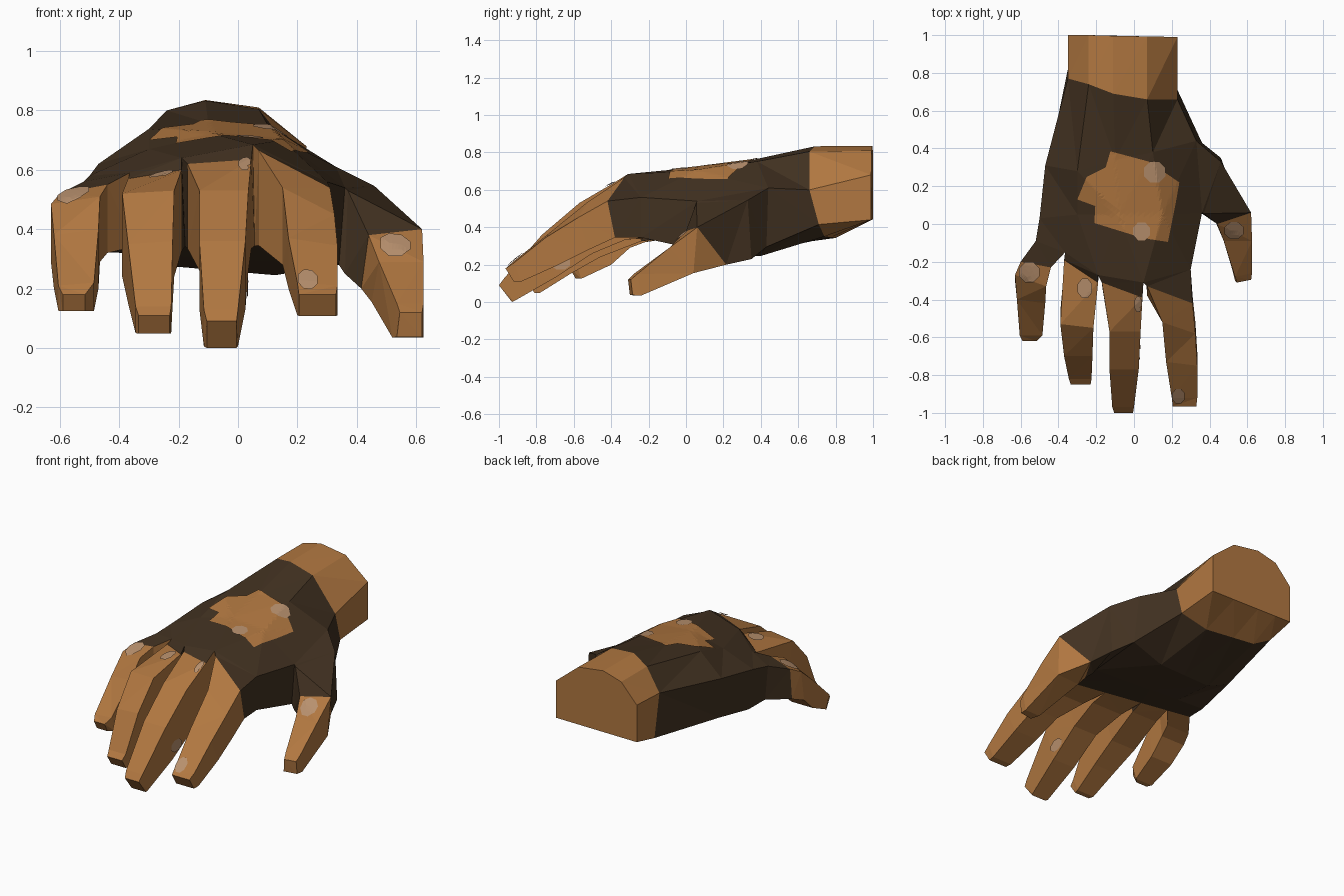
import bpy, bmesh, math
from mathutils import Vector
from mathutils.bvhtree import BVHTree

if "Cube" in bpy.data.objects:
    bpy.data.objects.remove(bpy.data.objects["Cube"])


def material(name, rgb):
    m = bpy.data.materials.new(name)
    m.diffuse_color = (*rgb, 1)
    m.use_nodes = True
    m.node_tree.nodes["Principled BSDF"].inputs["Base Color"].default_value = m.diffuse_color
    return m


MATS = [material("skin_brown", (0.44, 0.186, 0.052)),
        material("glove_dark_brown", (0.054, 0.031, 0.015)),
        material("pale_blotch", (0.48, 0.28, 0.155))]
SKIN, GLOVE, PALE = 0, 1, 2
surf_verts, surf_faces = [], []


def finish(bm, name, recalc=True):
    if recalc:
        bmesh.ops.recalc_face_normals(bm, faces=bm.faces)
    mesh = bpy.data.meshes.new(name)
    bm.to_mesh(mesh)
    bm.free()
    for m in MATS:
        mesh.materials.append(m)
    ob = bpy.data.objects.new(name, mesh)
    bpy.context.collection.objects.link(ob)
    return ob


def loft(name, rings, colours, cap_start=False, cap_end=False):
    """Skin a row of rings; colours holds a material index, or a list per side
    (None leaves an opening), per segment."""
    bm = bmesh.new()
    rows = [[bm.verts.new(p) for p in r] for r in rings]
    n = len(rows[0])
    for a, b, c in zip(rows, rows[1:], colours):
        for i in range(n):
            j = (i + 1) % n
            col = c if isinstance(c, int) else c[i]
            if col is not None:
                bm.faces.new((a[i], a[j], b[j], b[i])).material_index = col
    if cap_start:
        bm.faces.new(rows[0]).material_index = colours[0]
    if cap_end:
        bm.faces.new(rows[-1]).material_index = colours[-1]
    bmesh.ops.triangulate(bm, faces=[f for f in bm.faces if len(f.verts) == 4])
    bm.verts.index_update()
    base = len(surf_verts)
    surf_verts.extend(v.co.copy() for v in bm.verts)
    surf_faces.extend([base + v.index for v in f.verts] for f in bm.faces)
    return finish(bm, name)


def hand_ring(top, right, left, sag=0):
    """Five upper points from right to left, and an underside that sags in the middle."""
    r, l = Vector(right), Vector(left)
    x0, x1 = top[0][0], top[-1][0]
    low = [r.lerp(l, (p[0] - x0) / (x1 - x0)) for p in top]
    for p in low[1:4]:
        p.z -= sag
    return [Vector(p) for p in top] + low[::-1]


# Cross-sections from the arm end to the knuckles
arm_end = hand_ring([(.23, .99, .68), (.07, .993, .81), (-.11, .996, .835),
                     (-.24, 1, .80), (-.35, 1, .68)], (.23, .99, .44), (-.35, 1, .442))
cuff = hand_ring([(.23, .66, .60), (.07, .66, .805), (-.11, .69, .833),
                  (-.24, .74, .80), (-.35, .77, .67)], (.23, .71, .415), (-.35, .82, .40), .06)
mid = hand_ring([(.33, .44, .61), (.10, .38, .752), (-.10, .34, .757),
                 (-.30, .28, .738), (-.47, .31, .62)], (.36, .43, .295), (-.455, .31, .365), .07)
palm = hand_ring([(.36, .06, .54), (.15, .05, .70), (-.08, .05, .72),
                  (-.30, .05, .67), (-.50, .03, .58)], (.34, .06, .28), (-.48, .05, .325), 0)
knuckle = hand_ring([(.30, -.24, .56), (.05, -.31, .685), (-.19, -.27, .64),
                     (-.365, -.15, .59), (-.52, -.09, .56)], (.30, -.24, .345), (-.50, -.09, .34))

loft("wrist", [arm_end, cuff], [SKIN], cap_start=True)
loft("glove_palm", [cuff, mid, palm, knuckle], [GLOVE, [GLOVE] * 9 + [None], GLOVE])

# Finger sections: right top xyz, left top xyz, underside y and z
index = [(.31, -.42, .54, .07, -.33, .665, -.38, .345),
         (.325, -.58, .45, .15, -.52, .54, -.52, .28),
         (.335, -.75, .345, .17, -.73, .37, -.68, .20),
         (.335, -.92, .21, .20, -.92, .22, -.88, .11),
         (.33, -.965, .18, .205, -.965, .18, -.92, .108)]
middle = [(.045, -.39, .635, -.17, -.31, .62, -.32, .335),
          (.035, -.57, .53, -.13, -.57, .53, -.50, .26),
          (.025, -.77, .36, -.13, -.77, .36, -.70, .13),
          (0, -.97, .13, -.115, -.97, .13, -.92, .005),
          (-.005, -1, .09, -.105, -1, .09, -.93, 0)]
ring = [(-.19, -.31, .60, -.37, -.19, .57, -.24, .325),
        (-.215, -.55, .53, -.39, -.53, .52, -.46, .24),
        (-.22, -.70, .36, -.37, -.70, .35, -.62, .15),
        (-.225, -.82, .14, -.345, -.82, .14, -.78, .05),
        (-.23, -.85, .11, -.335, -.85, .11, -.81, .048)]
little = [(-.44, -.23, .55, -.60, -.20, .52, -.22, .32),
          (-.465, -.33, .51, -.63, -.27, .485, -.30, .29),
          (-.47, -.42, .40, -.62, -.40, .38, -.40, .20),
          (-.485, -.59, .22, -.605, -.59, .21, -.56, .125),
          (-.515, -.62, .18, -.59, -.62, .18, -.59, .125)]

# Each finger grows out of one bay of the knuckle ring; the glove covers
# the first segment by side: top, left, underside, right
G, S = GLOVE, SKIN
for i, (name, secs, cover) in enumerate([
        ("index_finger", index, [G, S, S, G]), ("middle_finger", middle, [G, G, S, S]),
        ("ring_finger", ring, [G, S, S, G]), ("little_finger", little, [G, G, S, S])]):
    rings = [[knuckle[i], knuckle[i + 1], knuckle[8 - i], knuckle[9 - i]]]
    for xr, yr, zr, xl, yl, zl, yb, zb in secs:
        rings.append([(xr, yr, zr), (xl, yl, zl), (xl, yb, zb), (xr, yb, zb)])
    loft(name, rings, [cover] + [SKIN] * 4, cap_end=True)

# Thumb grows out of the opening in the palm's side:
# inner top, outer top, outer bottom, inner bottom
loft("thumb", [
    [palm[0], mid[0], mid[9], palm[9]],
    [(.37, .055, .53), (.46, .33, .545), (.46, .35, .23), (.36, .055, .25)],
    [(.44, 0, .38), (.62, .06, .40), (.51, .215, .20), (.415, .05, .20)],
    [(.475, -.09, .29), (.625, -.09, .29), (.61, .04, .155), (.45, .03, .155)],
    [(.535, -.28, .15), (.625, -.26, .15), (.625, -.24, .035), (.52, -.24, .035)],
    [(.545, -.31, .12), (.62, -.295, .12), (.62, -.285, .037), (.535, -.30, .037)],
], [GLOVE, GLOVE, SKIN, SKIN, SKIN], cap_end=True)

# Thin plates draped over the surface
tree = BVHTree.FromPolygons(surf_verts, surf_faces)


def drape(name, outline, colour, lift, cuts, side_x=None):
    """Drop an outline (x, y) from above, or (y, z) leftward from side_x."""
    bm = bmesh.new()
    bm.faces.new([bm.verts.new((x, y, 0)) for x, y in outline])
    bmesh.ops.triangulate(bm, faces=bm.faces)
    bmesh.ops.subdivide_edges(bm, edges=bm.edges, cuts=cuts, use_grid_fill=True)
    lost = []
    for v in bm.verts:
        if side_x is None:
            start, aim, reach = Vector((v.co.x, v.co.y, 2)), Vector((0, 0, -1)), 2.5
        else:
            start, aim, reach = Vector((side_x, v.co.x, v.co.y)), Vector((-1, 0, 0)), .08
        hit = tree.ray_cast(start, aim, reach)[0]
        if hit is None:
            lost.append(v)
        else:
            v.co = hit - aim * lift
    bmesh.ops.delete(bm, geom=lost, context='VERTS')
    for f in bm.faces:
        f.material_index = colour
    return finish(bm, name, False)


drape("glove_back_opening",
      [(-.30, .13), (-.205, .095), (-.21, .005), (0, -.06), (.08, -.08), (.18, -.095),
       (.22, .105), (.24, .22), (.09, .24), (.08, .33), (-.125, .385), (-.15, .30),
       (-.19, .28), (-.19, .23), (-.25, .25)], SKIN, .006, 11)


def blob(cx, cy, rx, ry):
    """Rounded square outline."""
    return [(cx + rx * math.cos(a), cy + ry * math.sin(a))
            for a in (math.tau * (j + .5) / 8 for j in range(8))]


# Pale blotches: centre x, centre y, half width, half depth
for k, spot in enumerate([
        (.11, .275, .062, .06), (.04, -.04, .048, .053), (.53, -.035, .055, .048),
        (-.555, -.255, .058, .058), (-.26, -.34, .042, .055), (.022, -.425, .022, .045),
        (.235, -.912, .036, .042)]):
    drape("blotch_%d" % (k + 1), blob(*spot), PALE, .009, 3)
drape("middle_finger_side_blotch", blob(-.67, .21, .055, .04), PALE, .005, 5, side_x=.06)
